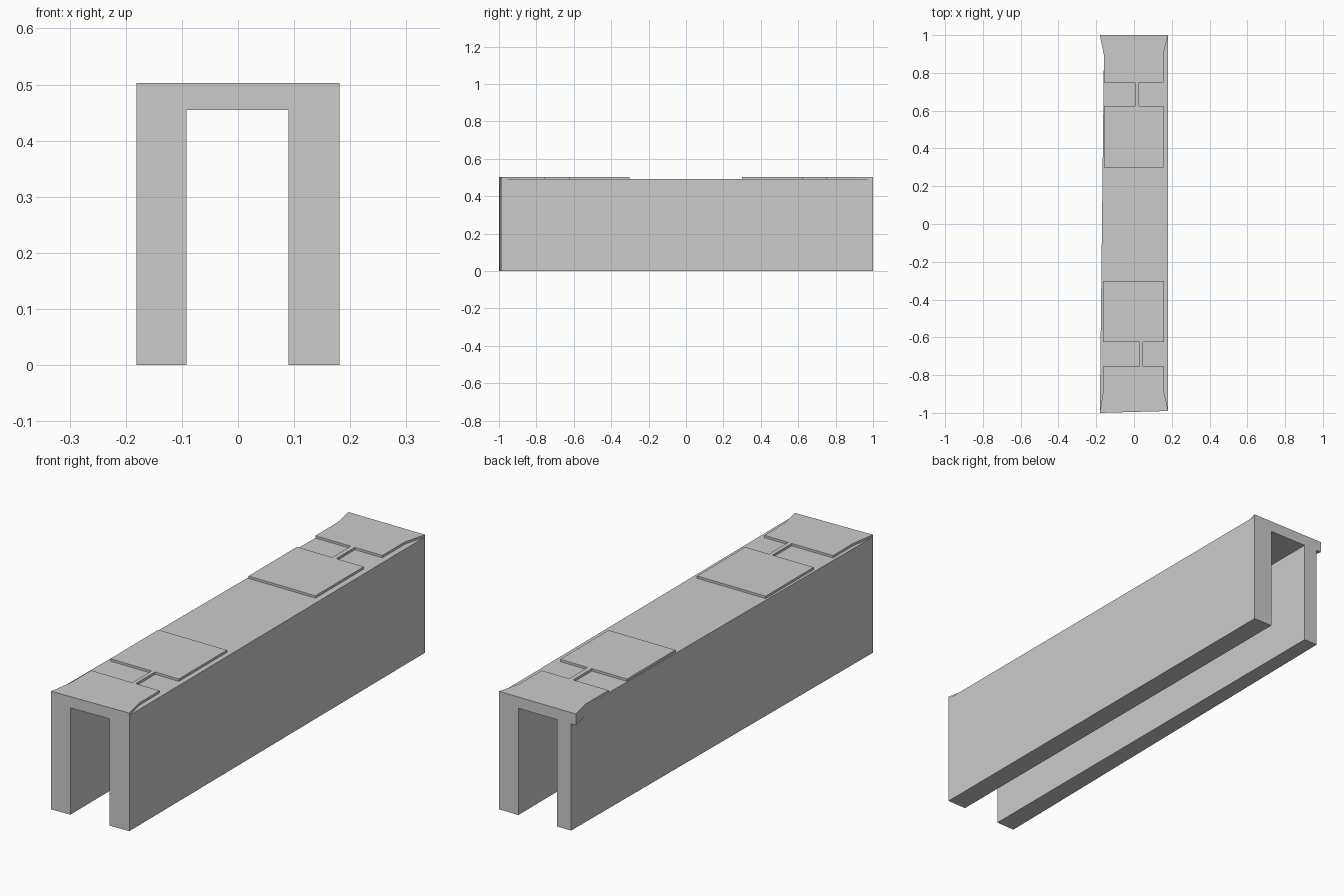
import bpy, bmesh

if "Cube" in bpy.data.objects:
    bpy.data.objects.remove(bpy.data.objects["Cube"])

DECK, TOP, ROOF = 0.493, 0.503, 0.455


def make_object(name, bm):
    bmesh.ops.recalc_face_normals(bm, faces=bm.faces)
    mesh = bpy.data.meshes.new(name)
    bm.to_mesh(mesh)
    bm.free()
    obj = bpy.data.objects.new(name, mesh)
    bpy.context.collection.objects.link(obj)
    return obj


def loft(name, ring_a, ring_b):
    """Closed solid between two matching outlines."""
    bm = bmesh.new()
    a = [bm.verts.new(p) for p in ring_a]
    b = [bm.verts.new(p) for p in ring_b]
    bm.faces.new(a)
    bm.faces.new(b)
    n = len(a)
    for i in range(n):
        j = (i + 1) % n
        bm.faces.new((a[i], a[j], b[j], b[i]))
    return make_object(name, bm)


def plate(name, outline, z0=DECK, z1=TOP):
    """Flat plate from a plan outline."""
    return loft(name, [(x, y, z0) for x, y in outline],
                [(x, y, z1) for x, y in outline])


# Channel: inverted U whose left wall tapers towards the back
def channel_ring(left, y_left, y_right):
    profile = [(left, 0), (-0.092, 0), (-0.092, ROOF), (0.09, ROOF),
               (0.09, 0), (0.181, 0), (0.181, DECK), (left, DECK)]
    slope = (y_right - y_left) / 0.362
    return [(x, y_left + slope * (x + 0.181), z) for x, z in profile]


loft("channel_body", channel_ring(-0.181, -1.0, -0.99),
     channel_ring(-0.158, 1.0, 1.0))


# Raised top plates: flared end, narrow bridge and inner pad in one outline
def raised_top(name, left, right, tip_l, tip_r, flare, gap_out, gap_in, inner, neck):
    n0, n1 = neck
    plate(name, [(-0.181, tip_l), (0.181, tip_r), (right, flare),
                 (right, gap_out), (n1, gap_out), (n1, gap_in),
                 (right, gap_in), (right, inner), (left, inner),
                 (left, gap_in), (n0, gap_in), (n0, gap_out),
                 (left, gap_out), (left, flare)])


raised_top("back_top_plate", -0.16, 0.155, 1.0, 1.0, 0.9,
           0.75, 0.625, 0.3, (0.006, 0.026))
raised_top("front_top_plate", -0.164, 0.159, -1.0, -0.99, -0.89,
           -0.755, -0.625, -0.302, (0.03, 0.047))

# Lip overhanging the left wall at the back end
plate("back_left_lip", [(-0.181, 1.0), (-0.158, 1.0), (-0.159, 0.9)], ROOF, TOP)
